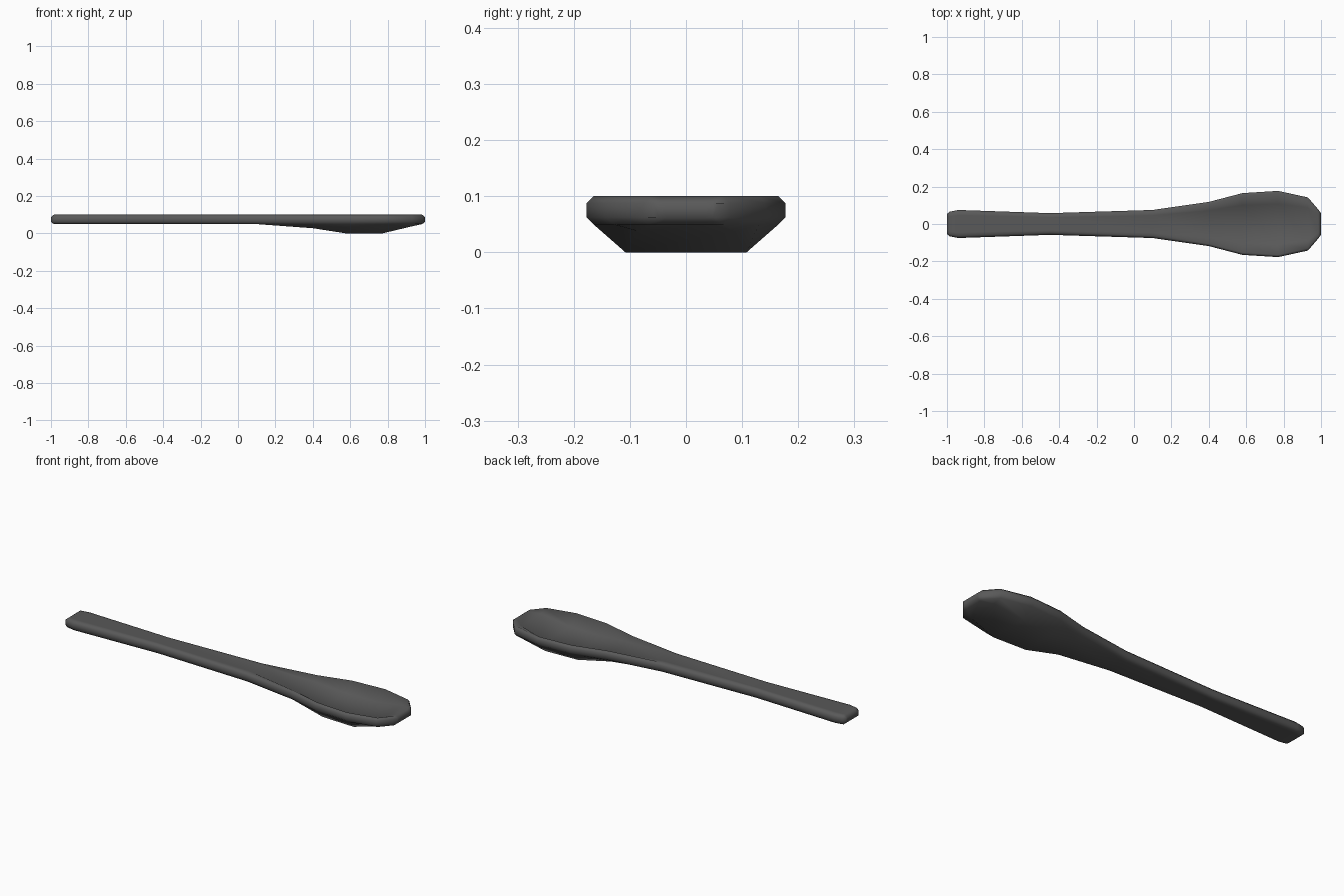
import bpy, bmesh

cube = bpy.data.objects.get("Cube")
if cube:
    bpy.data.objects.remove(cube, do_unlink=True)

# Dark grey plastic
mat = bpy.data.materials.new("dark grey")
mat.use_nodes = True
grey = (0.1, 0.1, 0.1, 1)
mat.diffuse_color = grey
mat.node_tree.nodes["Principled BSDF"].inputs["Base Color"].default_value = grey

TOP, BASE, BEVEL = 0.1, 0.05, 0.012

# Stations along the spoon: x, half width, underside height, dish height
stations = [
    (-0.985, 0.066, BASE, TOP),
    (-0.94, 0.075, BASE, TOP),
    (-0.45, 0.058, BASE, TOP),
    (0.1, 0.075, BASE, TOP),
    (0.4, 0.118, 0.028, 0.08),
    (0.58, 0.165, 0, 0.052),
    (0.77, 0.177, 0, 0.05),
    (0.93, 0.142, 0.038, 0.085),
    (0.985, 0.078, BASE, TOP),
]


def section(x, w, under, dish):
    """Closed bevelled cross-section, mirrored about y = 0."""
    inner = w * 0.61
    half = [(inner, under), (w - BEVEL, BASE), (w, BASE + BEVEL),
            (w, TOP - BEVEL), (w - BEVEL, TOP), (inner, dish)]
    loop = half + [(-y, z) for y, z in reversed(half)]
    return [(x, y, z) for y, z in loop]


def end_section(x, w):
    """Flat tip, pulled in by the bevel."""
    return [(x, y * (w - BEVEL) / w, min(max(z, BASE + BEVEL), TOP - BEVEL))
            for _, y, z in section(x, w, BASE, TOP)]


# Loft the sections from handle tip to bowl tip
bm = bmesh.new()
sections = [end_section(-1, 0.066)] + [section(*s) for s in stations] + [end_section(1, 0.07)]
rings = [[bm.verts.new(p) for p in s] for s in sections]
for a, b in zip(rings, rings[1:]):
    n = len(a)
    for i in range(n):
        j = (i + 1) % n
        bm.faces.new((a[i], a[j], b[j], b[i]))
bm.faces.new(rings[0])
bm.faces.new(rings[-1])
bmesh.ops.remove_doubles(bm, verts=bm.verts, dist=0.0005)
bmesh.ops.recalc_face_normals(bm, faces=bm.faces)
for f in bm.faces:
    f.smooth = True

mesh = bpy.data.meshes.new("spoon")
bm.to_mesh(mesh)
bm.free()
mesh.materials.append(mat)
spoon = bpy.data.objects.new("spoon", mesh)
bpy.context.collection.objects.link(spoon)
